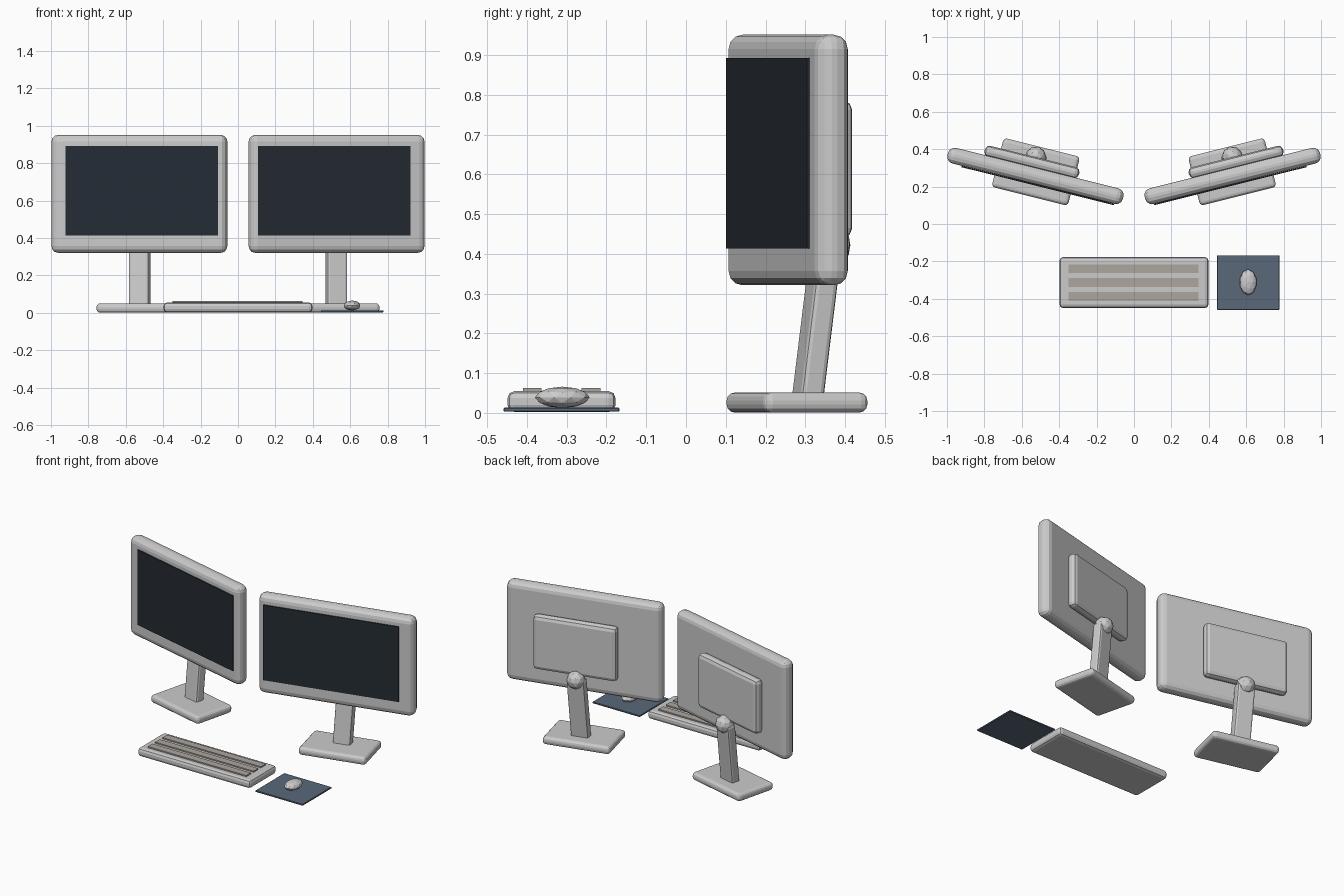
import bpy, bmesh, math
from mathutils import Matrix, Vector

if "Cube" in bpy.data.objects:
    bpy.data.objects.remove(bpy.data.objects["Cube"])

YAW = math.radians(14)
CX, CY = 0.527, 0.257          # panel centre of each monitor


def material(name, rgb):
    m = bpy.data.materials.new(name)
    m.diffuse_color = (*rgb, 1)
    m.use_nodes = True
    m.node_tree.nodes["Principled BSDF"].inputs["Base Color"].default_value = m.diffuse_color
    return m


SCREEN = material("dark_glass", (0.018, 0.025, 0.034))
PAD = material("slate_fabric", (0.10, 0.14, 0.19))
KEYS = material("warm_grey_keys", (0.42, 0.38, 0.35))


def finish(name, bm, loc, rot, mat):
    me = bpy.data.meshes.new(name)
    bm.to_mesh(me)
    bm.free()
    ob = bpy.data.objects.new(name, me)
    bpy.context.collection.objects.link(ob)
    ob.matrix_world = Matrix.Translation(loc) @ rot
    if mat:
        me.materials.append(mat)
    return ob


def box(name, loc, size, bevel=0, segs=2, rot=Matrix(), mat=None):
    bm = bmesh.new()
    bmesh.ops.create_cube(bm, size=1)
    bmesh.ops.scale(bm, vec=size, verts=bm.verts)
    if bevel:
        bmesh.ops.bevel(bm, geom=bm.edges[:], offset=bevel, segments=segs,
                        profile=0.5, affect='EDGES')
    return finish(name, bm, loc, rot, mat)


def pebble(name, loc, radii, rot=Matrix()):
    bm = bmesh.new()
    bmesh.ops.create_icosphere(bm, subdivisions=2, radius=1)
    bmesh.ops.scale(bm, vec=radii, verts=bm.verts)
    return finish(name, bm, loc, rot, None)


# Two mirrored monitors, turned slightly outward
for side, s in (("left", -1), ("right", 1)):
    turn = Matrix.Rotation(s * YAW, 4, 'Z')

    def at(depth, z):
        # position behind (+) or in front (-) of the panel centre
        return Vector((s * (CX + depth * math.sin(YAW)),
                       CY + depth * math.cos(YAW), z))

    box(f"{side}_monitor_shell", at(0, 0.636), (0.966, 0.086, 0.63), 0.036, 3, turn)
    box(f"{side}_screen", at(-0.053, 0.653), (0.84, 0.007, 0.48), 0, 1, turn, SCREEN)
    box(f"{side}_back_plate", at(0.077, 0.613), (0.52, 0.06, 0.345), 0.024, 2, turn)
    # Leaning neck, tilt joint and foot
    lean = Matrix.Rotation(math.radians(-7), 4, 'X') @ turn
    box(f"{side}_neck", (s * 0.526, 0.329, 0.225), (0.11, 0.06, 0.40), 0.012, 2, lean)
    pebble(f"{side}_tilt_joint", (s * 0.525, 0.36, 0.422), (0.055, 0.055, 0.055), turn)
    box(f"{side}_foot", (s * 0.525, 0.279, 0.026), (0.42, 0.27, 0.05), 0.02, 3, turn)

# Keyboard with three raised rows of keys
box("keyboard_body", (0, -0.313, 0.0285), (0.796, 0.272, 0.053), 0.018, 2)
for i in range(3):
    box(f"key_row_{i + 1}", (-0.002, -0.387 + 0.074 * i, 0.056), (0.695, 0.047, 0.014), mat=KEYS)

# Mouse on its pad
box("mouse_pad", (0.611, -0.313, 0.008), (0.334, 0.291, 0.010), 0.002, 1, mat=PAD)
pebble("mouse", (0.61, -0.311, 0.039), (0.046, 0.069, 0.027))
